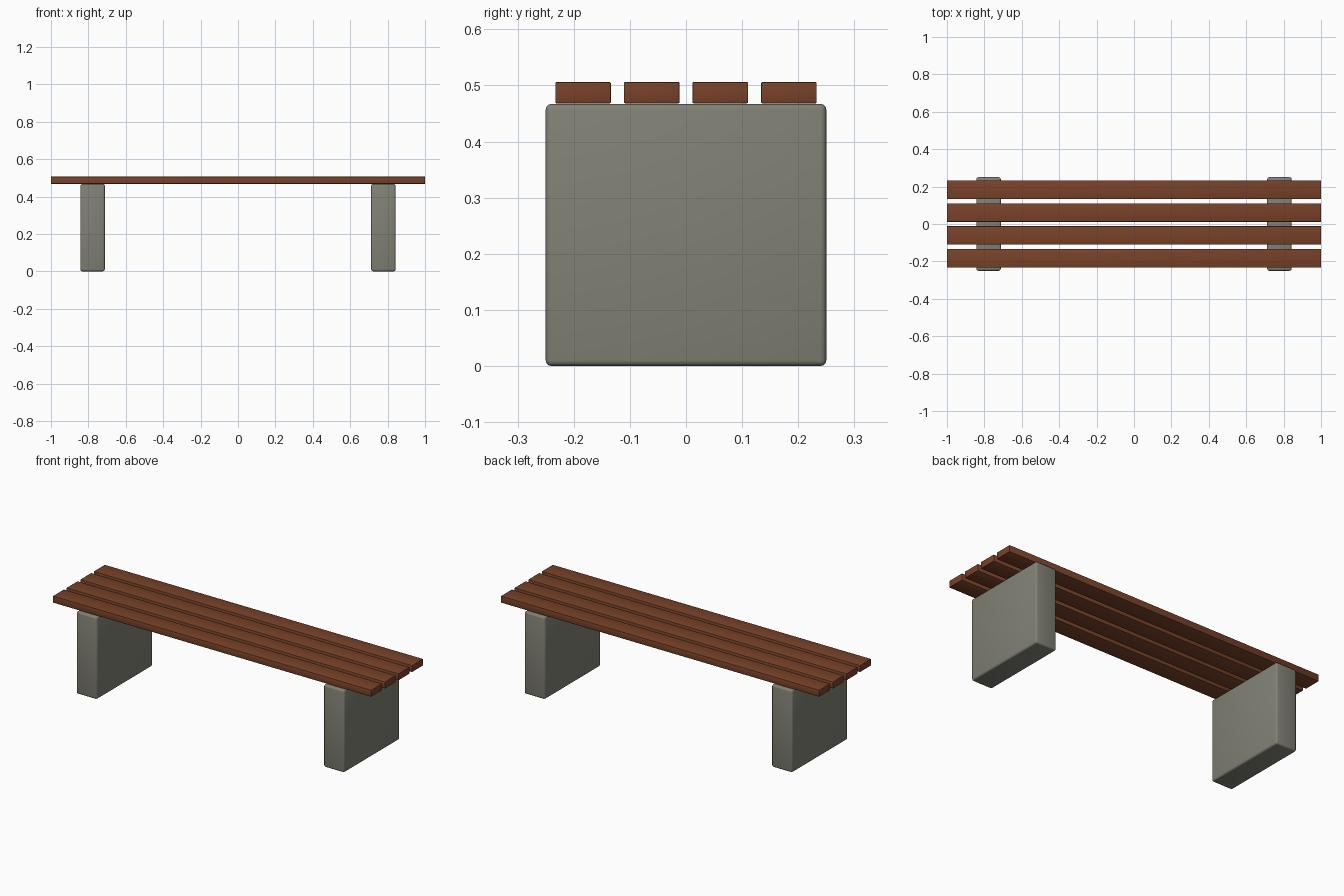
import bpy
import math

cube = bpy.data.objects.get("Cube")
if cube:
    bpy.data.objects.remove(cube, do_unlink=True)


def make_material(name, rgb):
    mat = bpy.data.materials.new(name)
    mat.use_nodes = True
    color = (*rgb, 1.0)
    mat.diffuse_color = color
    mat.node_tree.nodes["Principled BSDF"].inputs["Base Color"].default_value = color
    return mat


def rounded_box(name, center, size, bevel, segments, mat):
    bpy.ops.mesh.primitive_cube_add(size=1, location=center)
    obj = bpy.context.object
    obj.name = name
    obj.scale = size
    bpy.ops.object.transform_apply(location=False, rotation=False, scale=True)
    mod = obj.modifiers.new("Soft edges", 'BEVEL')
    mod.width = bevel
    mod.segments = segments
    bpy.ops.object.modifier_apply(modifier=mod.name)
    obj.data.materials.append(mat)
    bpy.ops.object.shade_smooth_by_angle(angle=math.radians(35))
    return obj


wood = make_material("brown wood", (0.19, 0.055, 0.022))
concrete = make_material("grey concrete", (0.22, 0.22, 0.18))

# Concrete support blocks
LEG_HEIGHT = 0.467
for side, sign in (("left", 1), ("right", -1)):
    rounded_box(f"{side}_leg", (sign * 0.777, 0, LEG_HEIGHT / 2),
                (0.13, 0.5, LEG_HEIGHT), 0.01, 3, concrete)

# Wooden seat slats, front to back
SLAT_COUNT = 4
SLAT_PITCH = 0.1223
for i in range(SLAT_COUNT):
    y = (i - (SLAT_COUNT - 1) / 2) * SLAT_PITCH
    rounded_box(f"seat_slat_{i + 1}", (0, y, 0.487),
                (2.0, 0.099, 0.038), 0.002, 2, wood)
